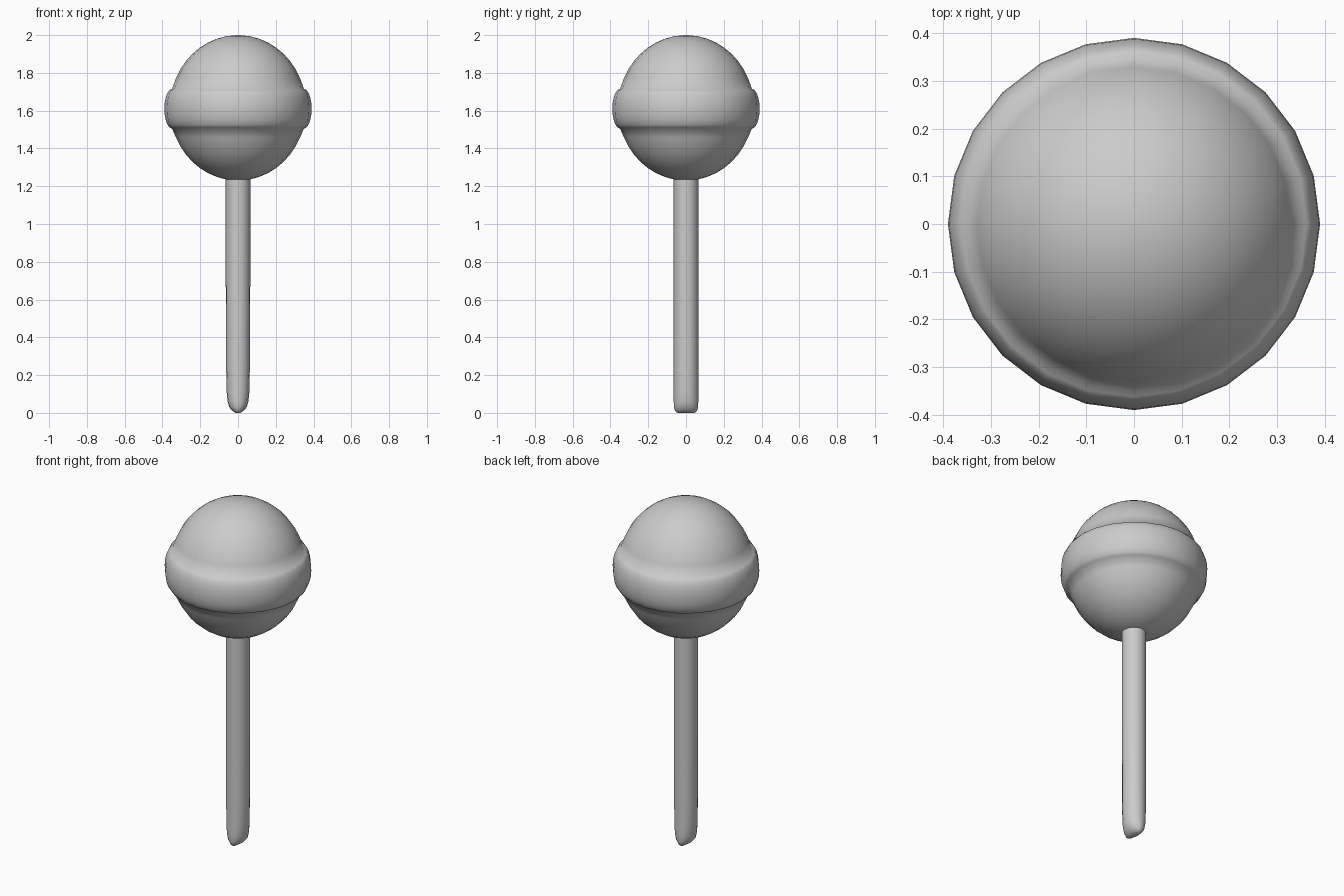
import bpy, bmesh
from math import sin, cos, pi, radians, sqrt

default = bpy.data.objects.get("Cube")
if default:
    bpy.data.objects.remove(default, do_unlink=True)

grey = bpy.data.materials.new("plain grey")
grey.use_nodes = True
grey.diffuse_color = (0.6, 0.6, 0.6, 1)
grey.node_tree.nodes["Principled BSDF"].inputs["Base Color"].default_value = (0.6, 0.6, 0.6, 1)


def loft(name, rings, sides, sharp):
    """Skin elliptical rings given as (z, x radius, y radius), closed at both ends."""
    bm = bmesh.new()
    loops = [[bm.verts.new((rx * cos(2 * pi * i / sides), ry * sin(2 * pi * i / sides), z))
              for i in range(sides)] for z, rx, ry in rings]
    for low, high in zip(loops, loops[1:]):
        for i in range(sides):
            j = (i + 1) % sides
            bm.faces.new((low[i], low[j], high[j], high[i]))
    bm.faces.new(loops[0][::-1])
    bm.faces.new(loops[-1])
    mesh = bpy.data.meshes.new(name)
    bm.to_mesh(mesh)
    bm.free()
    mesh.materials.append(grey)
    obj = bpy.data.objects.new(name, mesh)
    bpy.context.collection.objects.link(obj)
    bpy.ops.object.select_all(action="DESELECT")
    obj.select_set(True)
    bpy.context.view_layer.objects.active = obj
    bpy.ops.object.shade_smooth_by_angle(angle=radians(sharp))
    return obj


# Candy ball: a slightly tall spheroid with a rounded band round its middle
CENTRE, HEIGHT, RADIUS = 1.615, 0.385, 0.36


def ball_radius(z):
    return RADIUS * sqrt(max(0, 1 - ((z - CENTRE) / HEIGHT) ** 2))


BAND_LOW, BAND_HIGH, BULGE = 1.505, 1.715, 0.041
levels = [CENTRE - HEIGHT * cos(radians(a)) for a in range(2, 180, 8)]
levels = [z for z in levels if not BAND_LOW - 0.02 < z < BAND_HIGH + 0.02]
band_mid, band_half = (BAND_LOW + BAND_HIGH) / 2, (BAND_HIGH - BAND_LOW) / 2
levels += [band_mid - band_half * cos(pi * i / 10) for i in range(11)]
rings = []
for z in sorted(levels):
    r = ball_radius(z)
    if BAND_LOW - 0.001 <= z <= BAND_HIGH + 0.001:
        r = 0.349 + BULGE * max(0, 1 - ((z - band_mid) / band_half) ** 2) ** 0.5
    rings.append((z, r, r))
loft("candy_ball", rings, 24, 80)

# Stick: straight rod whose lower end is pinched to a rounded wedge
R = 0.065
stick = [(0, 0.012, 0.045), (0.01, 0.028, 0.058), (0.03, 0.046, 0.064),
         (0.06, 0.055, R), (0.11, 0.06, R), (0.25, 0.063, R), (0.7, R, R), (1.27, R, R)]
loft("stick", stick, 16, 60)
